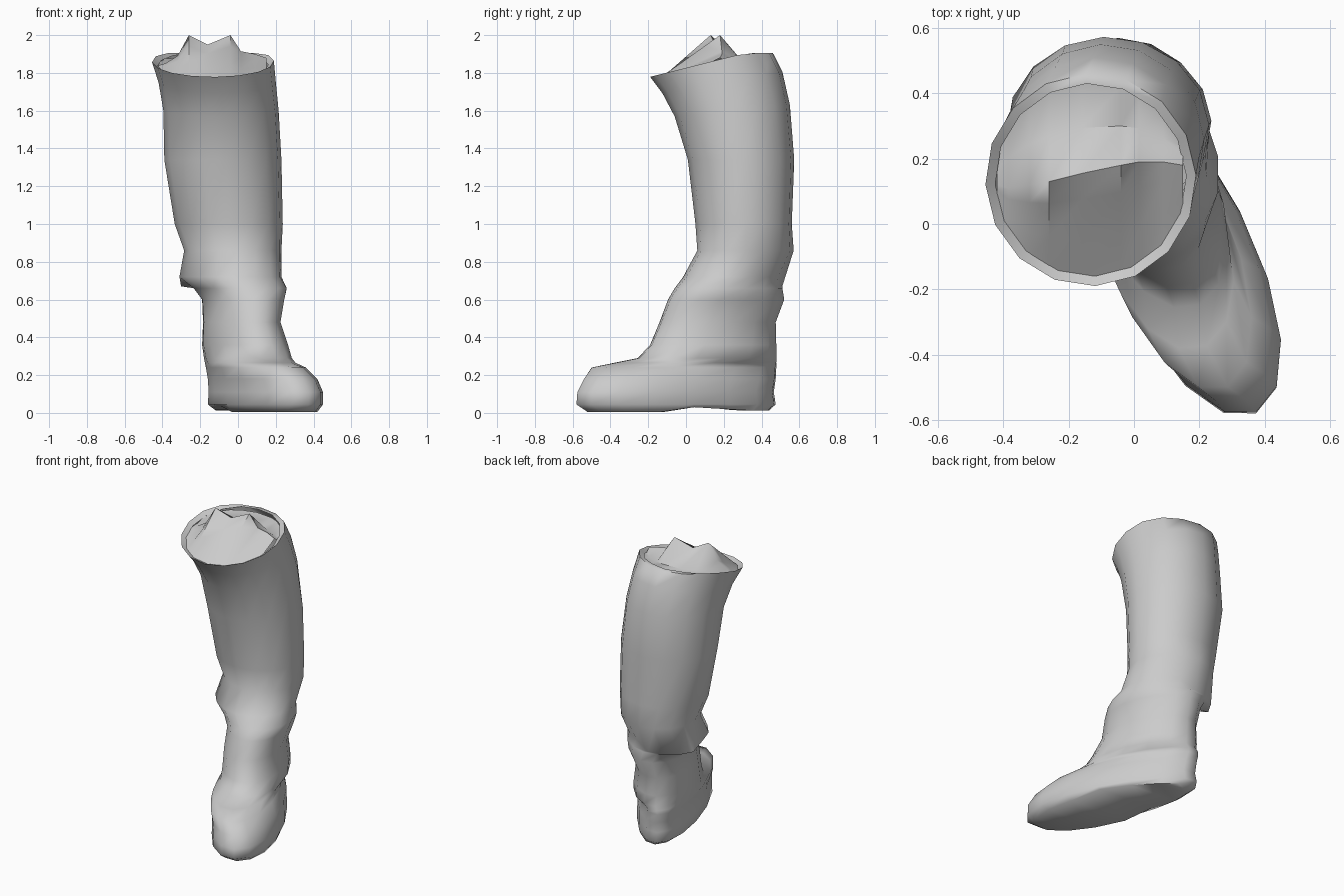
import bpy, bmesh, math

if "Cube" in bpy.data.objects:
    bpy.data.objects.remove(bpy.data.objects["Cube"])

N = 16
ANG = math.radians(25)          # direction the foot points, turned from -y to +x

grey = bpy.data.materials.new("soft grey leather")
grey.diffuse_color = (0.6, 0.6, 0.6, 1)
grey.use_nodes = True
grey.node_tree.nodes["Principled BSDF"].inputs["Base Color"].default_value = grey.diffuse_color


def ring(z, x0, x1, y0, y1, aspect, tilt=0.0):
    """Oval turned to the foot direction, fitted into x0..x1, y0..y1."""
    pts = []
    for i in range(N):
        a = 2 * math.pi * i / N
        u = math.cos(a) * aspect
        v = math.sin(a) * (1 + 0.12 * math.cos(a) * (aspect > 2))
        pts.append((u * math.sin(ANG) + v * math.cos(ANG),
                    -u * math.cos(ANG) + v * math.sin(ANG)))
    lx, hx = min(p[0] for p in pts), max(p[0] for p in pts)
    ly, hy = min(p[1] for p in pts), max(p[1] for p in pts)
    out = []
    for x, y in pts:
        x = x0 + (x - lx) / (hx - lx) * (x1 - x0)
        y = y0 + (y - ly) / (hy - ly) * (y1 - y0)
        out.append((x, y, z + tilt * (y - (y0 + y1) / 2)))
    return out


def finish(bm, name, angle):
    bmesh.ops.recalc_face_normals(bm, faces=bm.faces)
    me = bpy.data.meshes.new(name)
    bm.to_mesh(me)
    bm.free()
    ob = bpy.data.objects.new(name, me)
    bpy.context.collection.objects.link(ob)
    me.materials.append(grey)
    bpy.ops.object.select_all(action='DESELECT')
    ob.select_set(True)
    bpy.context.view_layer.objects.active = ob
    bpy.ops.object.shade_smooth_by_angle(angle=math.radians(angle))
    return ob


# Boot: height, x range, y range, length / width, tilt
sections = [
    (0.012, -0.12, 0.42, -0.52, 0.44, 2.7, 0),      # sole
    (0.045, -0.16, 0.45, -0.58, 0.475, 2.7, 0),     # welt
    (0.11, -0.155, 0.45, -0.575, 0.465, 2.7, 0),
    (0.18, -0.16, 0.42, -0.54, 0.475, 2.6, 0),
    (0.24, -0.17, 0.36, -0.50, 0.478, 2.5, 0),      # toe top
    (0.265, -0.175, 0.305, -0.38, 0.478, 2.1, 0),
    (0.29, -0.18, 0.285, -0.255, 0.478, 1.8, 0),    # vamp
    (0.36, -0.19, 0.265, -0.19, 0.478, 1.7, 0),
    (0.48, -0.185, 0.225, -0.14, 0.475, 1.6, 0),
    (0.60, -0.19, 0.245, -0.095, 0.52, 1.5, 0),     # ankle
    (0.66, -0.235, 0.258, -0.06, 0.51, 1.4, 0),
    (0.72, -0.31, 0.23, -0.015, 0.51, 1.2, 0),      # fold
    (0.86, -0.285, 0.23, 0.06, 0.57, 1.1, 0),
    (1.00, -0.335, 0.237, 0.05, 0.56, 1.0, 0),      # calf
    (1.34, -0.39, 0.23, 0.01, 0.573, 1.0, 0),
    (1.60, -0.395, 0.215, -0.06, 0.55, 1.0, 0.1),
    (1.75, -0.42, 0.20, -0.125, 0.51, 1.0, 0.18),
    (1.86, -0.455, 0.19, -0.19, 0.46, 1.0, 0.25),   # rim
    (1.84, -0.425, 0.16, -0.16, 0.43, 1.0, 0.25),   # inside of rim
]
bm = bmesh.new()
rings = []
for k, s in enumerate(sections):
    pts = ring(*s)
    if k == 0:                  # raise the arch between ball and heel
        pts = [(x, y, z + 0.028 * max(0, 1 - abs(y - 0.1) / 0.16)
                - 0.008 * (y < -0.1)) for x, y, z in pts]
    if k >= len(sections) - 2:  # level off the back of the rim
        pts = [(x, y, min(z, 1.905)) for x, y, z in pts]
    if k == 11:                 # fold sags at the outer back
        pts = [(x, y, z - 0.05 * (x < 0 and y > 0.3)) for x, y, z in pts]
    rings.append([bm.verts.new(p) for p in pts])
for a, b in zip(rings, rings[1:]):
    for i in range(N):
        j = (i + 1) % N
        bm.faces.new((a[i], a[j], b[j], b[i]))
# sole closed by strips across the foot so the arch stays clean
s = rings[0]
for i in range(N // 2):
    quad = [s[i], s[i + 1], s[N - 1 - i], s[(N - i) % N]]
    bm.faces.new(list(dict.fromkeys(quad)))
finish(bm, "boot", 65)

# Lining: hump inside the opening with a jagged ridge (x, y, z)
ridge = [(-0.42, 0.12, 1.84), (-0.385, 0.11, 1.85), (-0.32, 0.12, 1.89),
         (-0.26, 0.13, 2.0), (-0.16, 0.155, 1.95), (-0.04, 0.18, 2.0),
         (0.015, 0.19, 1.915), (0.09, 0.19, 1.90), (0.15, 0.18, 1.88)]
cx, cy, rx, ry = -0.132, 0.135, 0.30, 0.30
bm = bmesh.new()
cols = []
for x, y, z in ridge:
    half = ry * math.sqrt(max(0.02, 1 - ((x - cx) / rx) ** 2))
    f, b = cy - half, cy + half
    zf, zb = 1.835 + 0.25 * (f - cy), min(1.88, 1.835 + 0.25 * (b - cy))
    prof = [(f, zf), (f + (y - f) * 0.35, zf + (z - zf) * 0.35),
            (f + (y - f) * 0.75, zf + (z - zf) * 0.75), (y, z),
            (y + (b - y) * 0.5, min(z, 1.86)), (b, zb)]
    cols.append([bm.verts.new((x, py, pz)) for py, pz in prof])
for a, b in zip(cols, cols[1:]):
    for i in range(len(a) - 1):
        bm.faces.new((a[i], b[i], b[i + 1], a[i + 1]))
finish(bm, "lining", 50)
